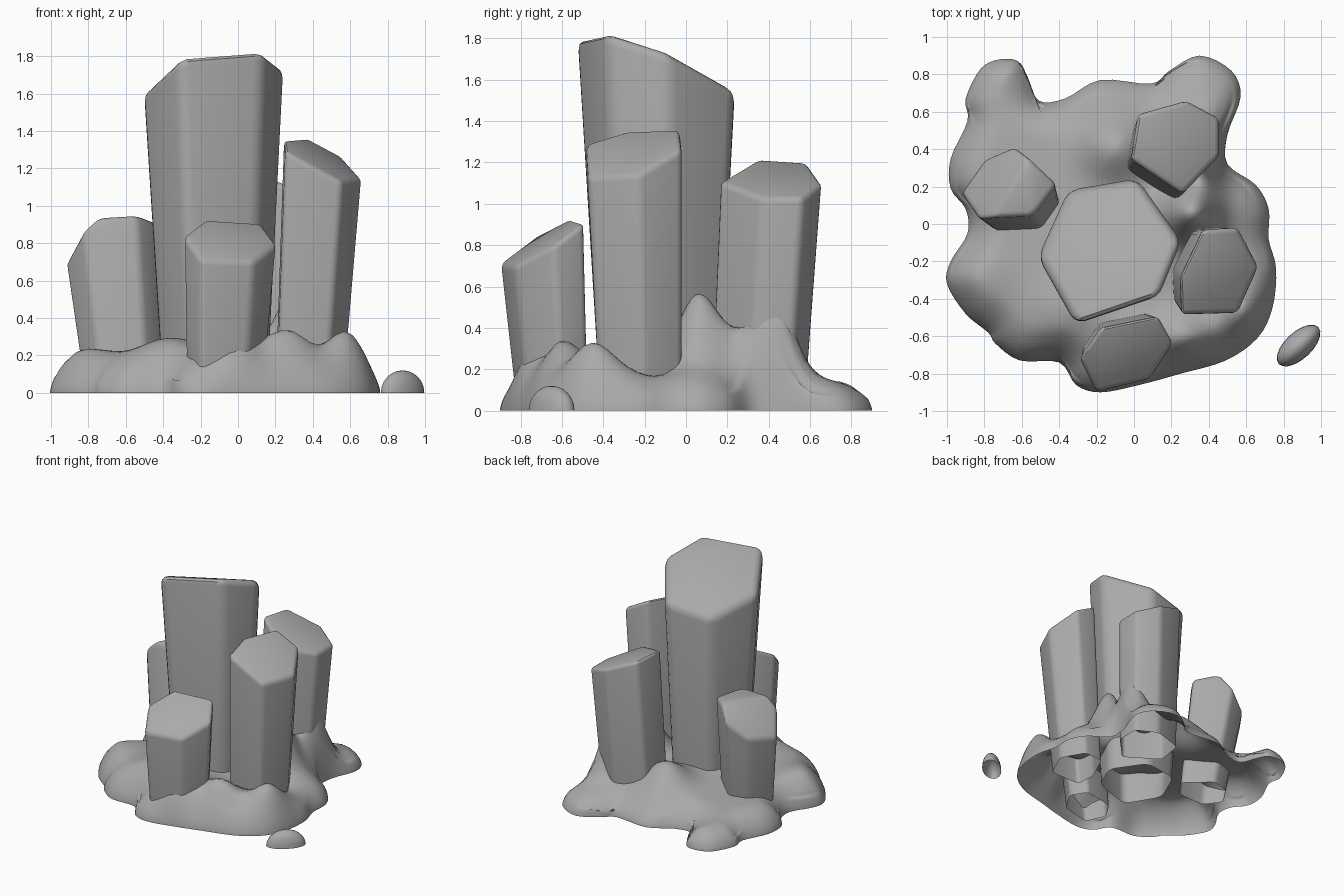
import bpy, bmesh, math
from mathutils import Vector

cube = bpy.data.objects.get("Cube")
if cube:
    bpy.data.objects.remove(cube, do_unlink=True)

stone = bpy.data.materials.new("stone_grey")
stone.use_nodes = True
colour = (0.4, 0.4, 0.4, 1)
stone.diffuse_color = colour
stone.node_tree.nodes["Principled BSDF"].inputs["Base Color"].default_value = colour


def finish(name, bm, angle):
    """Turn a bmesh into a smooth-shaded stone object."""
    bmesh.ops.recalc_face_normals(bm, faces=bm.faces)
    mesh = bpy.data.meshes.new(name)
    bm.to_mesh(mesh)
    bm.free()
    obj = bpy.data.objects.new(name, mesh)
    bpy.context.collection.objects.link(obj)
    mesh.materials.append(stone)
    bpy.ops.object.select_all(action='DESELECT')
    obj.select_set(True)
    bpy.context.view_layer.objects.active = obj
    bpy.ops.object.shade_smooth_by_angle(angle=math.radians(angle))
    return obj


def crystal(name, top, height, foot, foot_scale, cuts, bevel=0.028):
    """Leaning tapered prism, open below, its head cut by (point, normal) planes."""
    bm = bmesh.new()
    top = [Vector((x, y, height)) for x, y in top]
    centre = sum(top, Vector()) / len(top)
    foot = Vector((*foot, 0.02))
    low = [foot + foot_scale * (p - centre) for p in top]
    high = [a + (b - a) * 1.35 for a, b in zip(low, top)]
    ring_low = [bm.verts.new(p) for p in low]
    ring_high = [bm.verts.new(p) for p in high]
    bm.faces.new(ring_high)
    count = len(top)
    for i in range(count):
        j = (i + 1) % count
        bm.faces.new((ring_low[i], ring_low[j], ring_high[j], ring_high[i]))
    for point, normal in cuts:
        geom = bm.verts[:] + bm.edges[:] + bm.faces[:]
        cut = bmesh.ops.bisect_plane(bm, geom=geom, plane_co=point, plane_no=normal, clear_outer=True)
        edges = [e for e in cut['geom_cut'] if isinstance(e, bmesh.types.BMEdge)]
        bmesh.ops.contextual_create(bm, geom=edges)
    # Merge slivers so the rounding is not pinched
    bmesh.ops.remove_doubles(bm, verts=bm.verts, dist=0.08)
    edges = [e for e in bm.edges if len(e.link_faces) == 2]
    bmesh.ops.bevel(bm, geom=edges, offset=bevel, segments=3, profile=0.5,
                    affect='EDGES', clamp_overlap=True)
    return finish(name, bm, 35)


# Crystals
crystal("main_crystal",
        [(-.36, .19), (.02, .25), (.25, -.09), (.13, -.38), (-.31, -.53), (-.52, -.18)],
        1.65, (-.12, -.12), .76,
        [((0, 0, 1.645), (-.22, .41, 1))], .055)
crystal("front_crystal",
        [(-.18, -.55), (.12, -.49), (.21, -.64), (.09, -.84), (-.2, -.91), (-.29, -.72)],
        .8, (-.07, -.64), .84,
        [((-.16, -.55, .93), (.2, -.65, 1))])
crystal("right_crystal",
        [(.36, -.03), (.55, -.02), (.67, -.23), (.56, -.48), (.25, -.48), (.24, -.28)],
        1.2, (.37, -.22), .86,
        [((.42, -.25, 1.27), (.55, -.3, 1)), ((.3, -.1, 1.37), (0, 0, 1))])
crystal("back_crystal",
        [(.02, .58), (.28, .66), (.46, .57), (.46, .37), (.26, .16), (-.02, .34)],
        1.1, (.2, .38), .93,
        [((.23, .4, 1.12), (.4, 0, 1))])
crystal("left_crystal",
        [(-.64, .41), (-.41, .2), (-.53, .03), (-.82, .02), (-.94, .18), (-.81, .36)],
        .8, (-.62, .1), .83,
        [((-.6, .2, .94), (-.1, .05, 1)), ((-.75, .3, .78), (-1, .6, 1)),
         ((-.5, .2, .93), (.4, 0, 1))])

# Mound outline, as lobes read anticlockwise
OUTLINE = [(-.72, .88), (-.82, .83), (-.9, .67), (-.89, .55), (-.98, .35), (-.98, .19),
           (-.9, .08), (-.89, -.05), (-.98, -.2), (-1, -.32), (-.9, -.48), (-.78, -.58),
           (-.74, -.64), (-.61, -.73), (-.4, -.74), (-.31, -.86), (-.18, -.9), (.03, -.86),
           (.25, -.8), (.49, -.73), (.66, -.61), (.74, -.45), (.76, -.24), (.72, -.08),
           (.72, .08), (.65, .21), (.5, .32), (.5, .48), (.57, .68), (.52, .82), (.35, .9),
           (.19, .82), (.09, .75), (-.18, .77), (-.37, .67), (-.51, .66), (-.57, .79), (-.62, .87)]

# Bumps on the mound: x, y, spread, height
BUMPS = [(-.82, -.3, .13, .05), (-.38, -.48, .14, .08), (0, -.6, .12, .08), (.27, -.6, .1, .14),
         (.6, -.46, .11, .16), (.41, .42, .09, .5), (.31, .06, .1, .36), (.36, .24, .08, .1),
         (-.1, .42, .13, .18), (-.14, -.14, .3, .08), (-.72, .7, .16, -.03), (0, -.8, .08, .12),
         (.4, .8, .15, -.04), (-.1, .75, .2, -.06), (.45, -.2, .1, -.04)]


def mound_height(x, y):
    return .18 + sum(h * math.exp(-((x - a) ** 2 + (y - b) ** 2) / (2 * s * s)) for a, b, s, h in BUMPS)


def spline(points, steps):
    """Closed smooth curve through the points."""
    count = len(points)
    for i in range(count):
        a, b, c, d = (Vector(points[(i + k - 1) % count]) for k in range(4))
        for k in range(steps):
            t = k / steps
            yield .5 * (2 * b + (c - a) * t + (2 * a - 5 * b + 4 * c - d) * t ** 2
                        + (3 * b - a - 3 * c + d) * t ** 3)


# Mound: rings from the middle to the outline, rounded off near the rim
bm = bmesh.new()
middle = Vector((-.3, .05))
rim = list(spline(OUTLINE, 4))
RINGS = 40
rows = []
for r in range(1, RINGS + 1):
    t = math.sin(r / RINGS * math.pi / 2)
    row = []
    for p in rim:
        spot = middle + (p - middle) * t
        gap = min((spot - q).length for q in rim)
        fade = (1 - (1 - min(1, gap / .2)) ** 2) ** .65
        row.append(bm.verts.new((*spot, mound_height(*spot) * fade)))
    rows.append(row)
bm.faces.new(rows[0])
count = len(rim)
for inner, outer in zip(rows, rows[1:]):
    for i in range(count):
        j = (i + 1) % count
        bm.faces.new((inner[i], outer[i], outer[j], inner[j]))
finish("rock_mound", bm, 80)

# Loose pebble: half an ellipsoid, open below
bm = bmesh.new()
bmesh.ops.create_uvsphere(bm, u_segments=20, v_segments=12, radius=1)
bmesh.ops.bisect_plane(bm, geom=bm.verts[:] + bm.edges[:] + bm.faces[:],
                       plane_co=(0, 0, 0), plane_no=(0, 0, -1), clear_outer=True)
bmesh.ops.scale(bm, vec=(.145, .072, .12), verts=bm.verts)
pebble = finish("pebble", bm, 60)
pebble.location = (.88, -.65, 0)
pebble.rotation_euler.z = math.radians(43)
